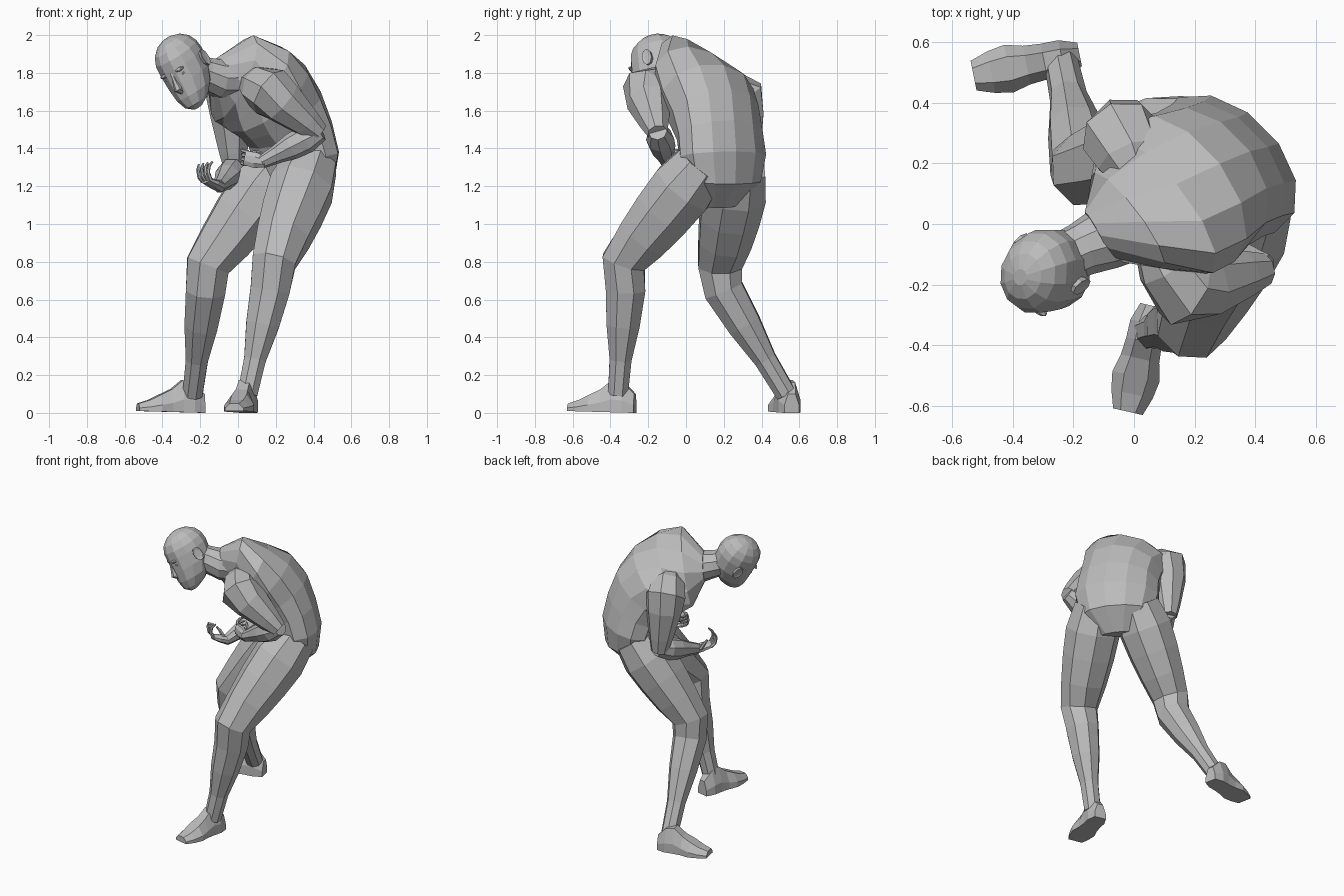
import bpy, bmesh, math
from mathutils import Vector, geometry

cube = bpy.data.objects.get("Cube")
if cube:
    bpy.data.objects.remove(cube)

GREY = (.5, .5, .5, 1)
skin = bpy.data.materials.new("grey clay")
skin.use_nodes = True
skin.diffuse_color = GREY
skin.node_tree.nodes["Principled BSDF"].inputs["Base Color"].default_value = GREY

UP = Vector((0, 0, 1))
FORWARD = Vector((-1, -1, 0)).normalized()
LEFT = Vector((1, -1, 0)).normalized()


def loft(name, rings):
    """Skin a closed tube over rings of points; both ends are capped."""
    bm = bmesh.new()
    loops = [[bm.verts.new(point) for point in ring] for ring in rings]
    for lower, upper in zip(loops, loops[1:]):
        for i in range(len(lower)):
            bm.faces.new((lower[i - 1], lower[i], upper[i], upper[i - 1]))
    bm.faces.new(loops[0])
    bm.faces.new(loops[-1])
    bmesh.ops.recalc_face_normals(bm, faces=bm.faces)
    mesh = bpy.data.meshes.new(name)
    bm.to_mesh(mesh)
    bm.free()
    mesh.materials.append(skin)
    bpy.context.collection.objects.link(bpy.data.objects.new(name, mesh))


def oval(center, wide, deep, sides=8):
    angles = [math.tau * (i + .5) / sides for i in range(sides)]
    return [center + wide * math.cos(a) + deep * math.sin(a) for a in angles]


def tube(name, path, widths, depths, facing=FORWARD, sides=8):
    """Loft ovals square to a path."""
    rings = []
    last = len(path) - 1
    for i, (center, width, depth) in enumerate(zip(path, widths, depths)):
        along = (path[min(i + 1, last)] - path[max(i - 1, 0)]).normalized()
        wide = along.cross(facing).normalized()
        deep = wide.cross(along)
        rings.append(oval(center, wide * width, deep * depth, sides))
    loft(name, rings)


def limb(name, joints, spans, facing=FORWARD, sides=8):
    """Round tube; each joint has radii spread evenly towards the next joint."""
    joints = [Vector(joint) for joint in joints]
    path, radii = [], []
    for joint, following, span in zip(joints, joints[1:] + joints[-1:], spans):
        for i, radius in enumerate(span):
            path.append(joint.lerp(following, i / len(span)))
            radii.append(radius)
    tube(name, path, radii, radii, facing, sides)


# Torso: a bent spine with shared width and depth profiles
spine = geometry.interpolate_bezier(
    Vector((.28, .18, 1.1)), Vector((.4, .25, 1.45)),
    Vector((.15, .1, 1.8)), Vector((-.12, -.04, 1.78)), 9)
tube("torso", spine,
     widths=(.12, .24, .28, .27, .27, .3, .32, .27, .1),
     depths=(.06, .16, .18, .19, .22, .23, .19, .14, .09), sides=12)
limb("neck", [(0, 0, 1.78), (-.1, -.05, 1.77), (-.25, -.12, 1.82)],
     [(.12,), (.105, .09), (.085,)], facing=LEFT, sides=10)

# Legs: hip, knee, below the knee, ankle
leg_spans = [(.15, .18, .17, .15), (.125,), (.113, .095, .063), (.057,)]
limb("left_leg", [(.385, .09, 1.32), (.19, -.33, .8), (.17, -.32, .65), (.05, -.36, .1)], leg_spans)
limb("right_leg", [(.21, .28, 1.3), (-.16, .18, .78), (-.17, .2, .65), (-.24, .53, .1)], leg_spans)


# Feet: wedge sections spaced evenly from heel to toe
def foot(name, heel, toe):
    heel, toe = Vector(heel), Vector(toe)
    side = (toe - heel).cross(UP).normalized()
    widths = (.04, .06, .06, .065, .08, .07, .05)
    heights = (.1, .16, .17, .12, .09, .06, .04)
    rings = []
    for i, (width, height) in enumerate(zip(widths, heights)):
        center = heel.lerp(toe, i / (len(widths) - 1))
        half = [(1, 0), (1, .4), (.5, 1)]
        outline = half + [(-across, rise) for across, rise in reversed(half)]
        rings.append([center + side * width * across + UP * height * rise for across, rise in outline])
    loft(name, rings)


foot("left_foot", (.06, -.27, 0), (-.02, -.62, .01))
foot("right_foot", (-.18, .56, 0), (-.53, .49, .01))

# Arms: collar, shoulder, elbow, then elbow to wrist
arm_spans = [(.07, .115), (.135, .12, .1, .08), (.055,)]
forearm_spans = [(.05, .075, .07, .05), (.036,)]
left_wrist = Vector((.13, -.1, 1.33))
right_wrist = Vector((-.1, .01, 1.2))
limb("left_arm", [(.06, -.05, 1.75), (.17, -.21, 1.7), (.43, -.15, 1.48)], arm_spans)
limb("left_forearm", [(.44, -.15, 1.49), left_wrist], forearm_spans)
limb("right_arm", [(.02, .14, 1.75), (-.04, .29, 1.67), (-.02, .33, 1.28)], arm_spans)
limb("right_forearm", [(-.01, .34, 1.3), right_wrist], forearm_spans, facing=UP)


# Hands: palm, four curled fingers and a thumb
def hand(name, wrist, along, across, curl):
    along, across, curl = (Vector(axis).normalized() for axis in (along, across, curl))

    def place(reach, sideways, lift):
        return wrist + along * reach + across * sideways + curl * lift

    loft(name + "_palm", [
        oval(place(reach, 0, 0), across * width, curl * thick)
        for reach, width, thick in ((-.02, .03, .03), (.04, .045, .025), (.1, .04, .015))])
    for i in range(4):
        sideways = .033 - .022 * i
        bend = .006 * i
        limb(f"{name}_finger_{i + 1}",
             [place(.09, sideways, 0), place(.12, sideways, .015 + bend),
              place(.14 - bend, sideways, .05 + bend), place(.14 - bend * 2, sideways, .08 + bend)],
             [(.011,), (.011,), (.009,), (.005,)], facing=across, sides=6)
    limb(name + "_thumb", [place(.02, .035, .01), place(.05, .04, .04), place(.08, .04, .06)],
         [(.014,), (.011,), (.006,)], facing=across, sides=6)


hand("right_hand", right_wrist, along=(-.7, -.6, .3), across=(-.6, .7, -.1), curl=(.2, .2, 1))
hand("left_hand", left_wrist, along=(-.9, .3, .2), across=(.2, 0, 1), curl=(.3, 1, 0))

# Head frame, tilted and looking down
face = Vector((-.42, -.82, -.4)).normalized()
ear_side = Vector((-.65, -.3, .88)).cross(face).normalized()
crown = face.cross(ear_side)
head_center = Vector((-.29, -.165, 1.82))


def at(side, front, height):
    return head_center + ear_side * side + face * front + crown * height


# Skull: blunt egg whose lower half is longer and slides forward to the chin
rings = []
for i in range(-4, 5):
    level = math.sin(i * math.pi / 9)
    width = .126 * math.sqrt(1 - abs(level) ** 2.5)
    if level < 0:
        center = at(0, -.02 + .09 * level ** 2, .04 + .25 * level)
    else:
        center = at(0, -.02, .04 + .145 * level)
    rings.append(oval(center, ear_side * width, face * width * 1.17, 12))
loft("head", rings)


# Small facial parts: rounded pads that taper towards the front
def pad(name, center, wide, high, deep):
    loft(name, [oval(center + face * deep * reach, ear_side * wide * size, crown * high * size)
                for reach, size in ((-.5, 1), (.3, 1), (.8, .6), (1, .2))])


limb("nose", [at(0, .115, .03), at(0, .14, -.06), at(0, .12, -.085)],
     [(.01, .013), (.022,), (.016,)], facing=face, sides=6)
pad("upper_lip", at(0, .105, -.112), .036, .011, .018)
pad("lower_lip", at(0, .1, -.132), .03, .011, .018)
pad("chin", at(0, .085, -.178), .034, .025, .03)
for label, sign in (("left", 1), ("right", -1)):
    pad(label + "_brow", at(sign * .045, .108, .028), .035, .011, .015)
    pad(label + "_eye", at(sign * .045, .1, 0), .022, .011, .014)
    # Ear: a flared, slightly slanted disc
    loft(label + "_ear", [
        oval(at(sign * out, -.04, 0), (face - crown * .2) * size, (crown + face * .1) * size * 1.6)
        for out, size in ((.1, .02), (.122, .028), (.136, .03), (.132, .016))])
